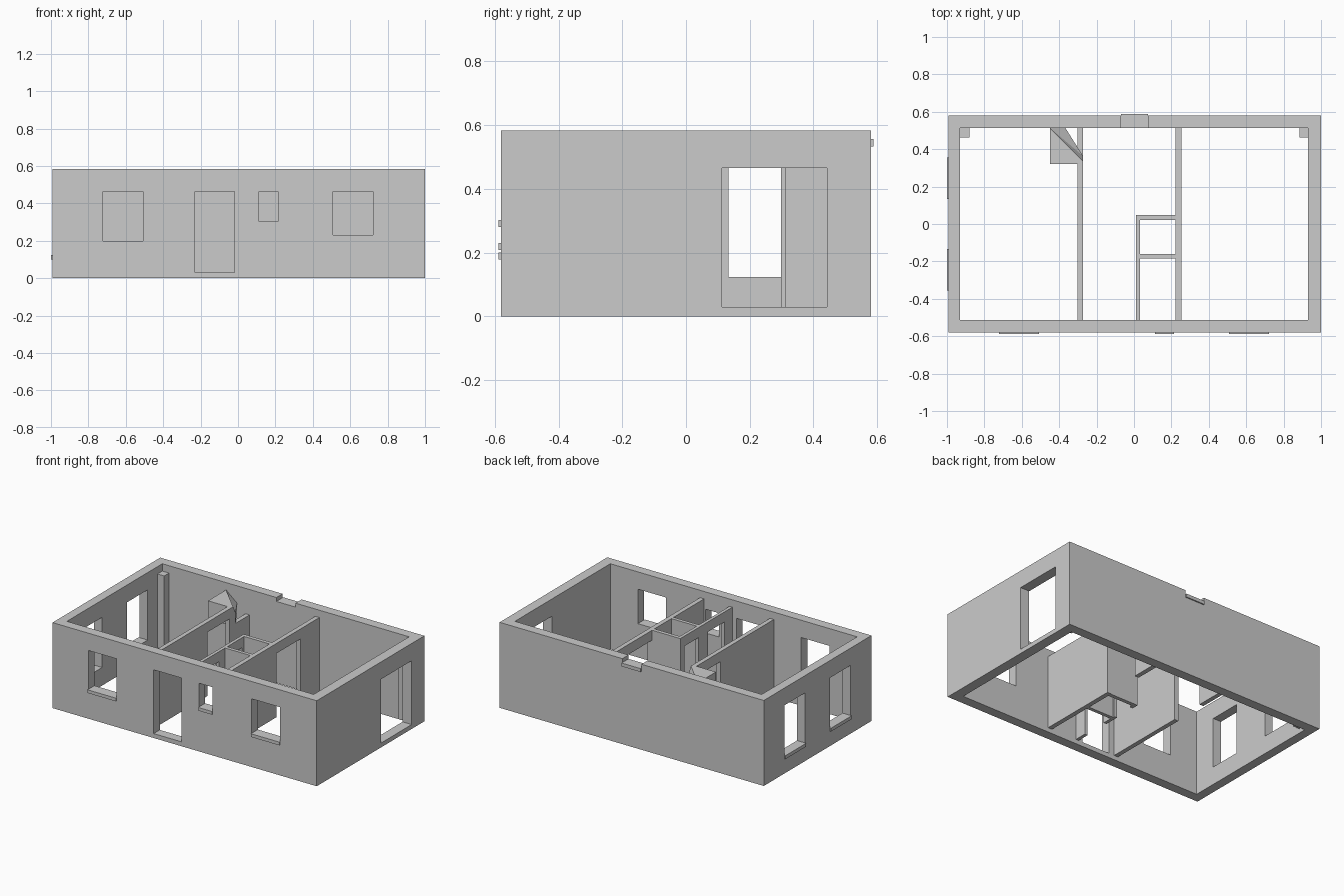
import bpy
import bmesh

cube = bpy.data.objects.get("Cube")
if cube:
    bpy.data.objects.remove(cube, do_unlink=True)

# One plain wall colour
grey = bpy.data.materials.new("wall_grey")
grey.use_nodes = True
grey.diffuse_color = (0.6, 0.6, 0.6, 1)
grey.node_tree.nodes["Principled BSDF"].inputs["Base Color"].default_value = (0.6, 0.6, 0.6, 1)


def make(name, bm):
    bmesh.ops.recalc_face_normals(bm, faces=bm.faces[:])
    mesh = bpy.data.meshes.new(name)
    bm.to_mesh(mesh)
    bm.free()
    mesh.materials.append(grey)
    obj = bpy.data.objects.new(name, mesh)
    bpy.context.scene.collection.objects.link(obj)
    return obj


def box(name, x, y, z):
    """Box from its ranges along x, y and z."""
    bm = bmesh.new()
    bmesh.ops.create_cube(bm, size=1)
    for v in bm.verts:
        v.co = [r[0] if c < 0 else r[1] for c, r in zip(v.co, (x, y, z))]
    return make(name, bm)


def cut(obj, *ranges):
    """Cut a box-shaped opening out of a wall."""
    cutter = box("cutter", *ranges)
    cutter.hide_render = True
    mod = obj.modifiers.new("opening", "BOOLEAN")
    mod.operation = "DIFFERENCE"
    mod.solver = "EXACT"
    mod.object = cutter
    bpy.context.view_layer.objects.active = obj
    bpy.ops.object.modifier_apply(modifier=mod.name)
    bpy.data.objects.remove(cutter, do_unlink=True)


LEFT, RIGHT, DEPTH, TOP = 1.0, -0.993, 0.58, 0.583
IN_X, IN_Y = 0.931, 0.514
FLOOR, HEAD, INNER_TOP = 0.03, 0.465, 0.533
SILL = 0.022
INNER_Z = (FLOOR, INNER_TOP)

# Outer walls, open at top and bottom
shell = box("outer_walls", (RIGHT, LEFT), (-DEPTH, DEPTH), (0, TOP))
cut(shell, (-IN_X, IN_X), (-IN_Y, IN_Y), (-1, 1))

# Front windows with projecting sills, and the front door
for name, x0, x1, z in (("right", -0.723, -0.509, 0.2),
                        ("small", 0.112, 0.214, 0.303),
                        ("left", 0.509, 0.723, 0.23)):
    cut(shell, (x0, x1), (-0.7, -0.45), (z - SILL, HEAD))
    box(f"{name}_front_sill", (x0, x1), (-0.588, -IN_Y), (z - SILL, z))
cut(shell, (-0.23, -0.02), (-0.7, -0.45), (FLOOR, HEAD))

# Side windows and the wide side doorway
for name, y0, y1 in (("rear", 0.134, 0.356), ("fore", -0.356, -0.134)):
    cut(shell, (-1.1, -0.85), (y0, y1), (0.1, HEAD))
    box(f"{name}_side_sill", (-1, -IN_X), (y0, y1), (0.1, 0.123))
cut(shell, (0.85, 1.1), (0.113, 0.443), (FLOOR, HEAD))

# Shallow notch and sill at the top of the back wall
cut(shell, (-0.07, 0.074), (0.45, 0.7), (INNER_TOP, 0.7))
box("back_sill", (-0.07, 0.074), (IN_Y, 0.588), (INNER_TOP, 0.556))

# Corner posts
box("right_corner_post", (-IN_X, -0.88), (0.462, IN_Y), INNER_Z)
box("left_corner_post", (0.885, IN_X), (0.462, IN_Y), INNER_Z)

# Main partitions, each with a doorway
left_wall = box("left_partition", (0.223, 0.254), (-IN_Y, IN_Y), INNER_Z)
cut(left_wall, (0.1, 0.4), (0.05, 0.31), (0, HEAD))
right_wall = box("right_partition", (-0.303, -0.273), (-IN_Y, 0.32), INNER_Z)
cut(right_wall, (-0.4, -0.1), (0.06, 0.298), (0, HEAD))
box("low_partition", (-0.303, -0.273), (0.32, IN_Y), (FLOOR, 0.41))

# Closet and washroom walls
small_wall = box("washroom_wall", (0.01, 0.032), (-IN_Y, 0.047), INNER_Z)
for y0, y1 in ((-0.43, -0.25), (-0.15, 0)):
    cut(small_wall, (-0.1, 0.1), (y0, y1), (0, HEAD))
box("closet_back_wall", (0.032, 0.223), (0.021, 0.047), INNER_Z)
box("closet_divider", (0.032, 0.223), (-0.185, -0.161), INNER_Z)

# Slanted hood in the corner beside the right partition
outline = ((-0.45, 0.32, 0.533), (-0.273, 0.32, 0.533), (-0.273, 0.337, 0.533),
           (-0.273, 0.364, 0.48), (-0.367, 0.514, 0.465),
           (-0.45, 0.514, 0.533), (-0.45, 0.428, 0.533))
bm = bmesh.new()
upper = [bm.verts.new(p) for p in outline]
lower = [bm.verts.new((p[0], p[1], 0.41)) for p in outline]
bm.faces.new(lower)
for ids in ((0, 1, 2, 6), (6, 2, 5), (2, 3, 5), (3, 4, 5)):
    bm.faces.new([upper[i] for i in ids])
for i in range(len(outline)):
    j = (i + 1) % len(outline)
    bm.faces.new((lower[i], lower[j], upper[j], upper[i]))
make("corner_hood", bm)
